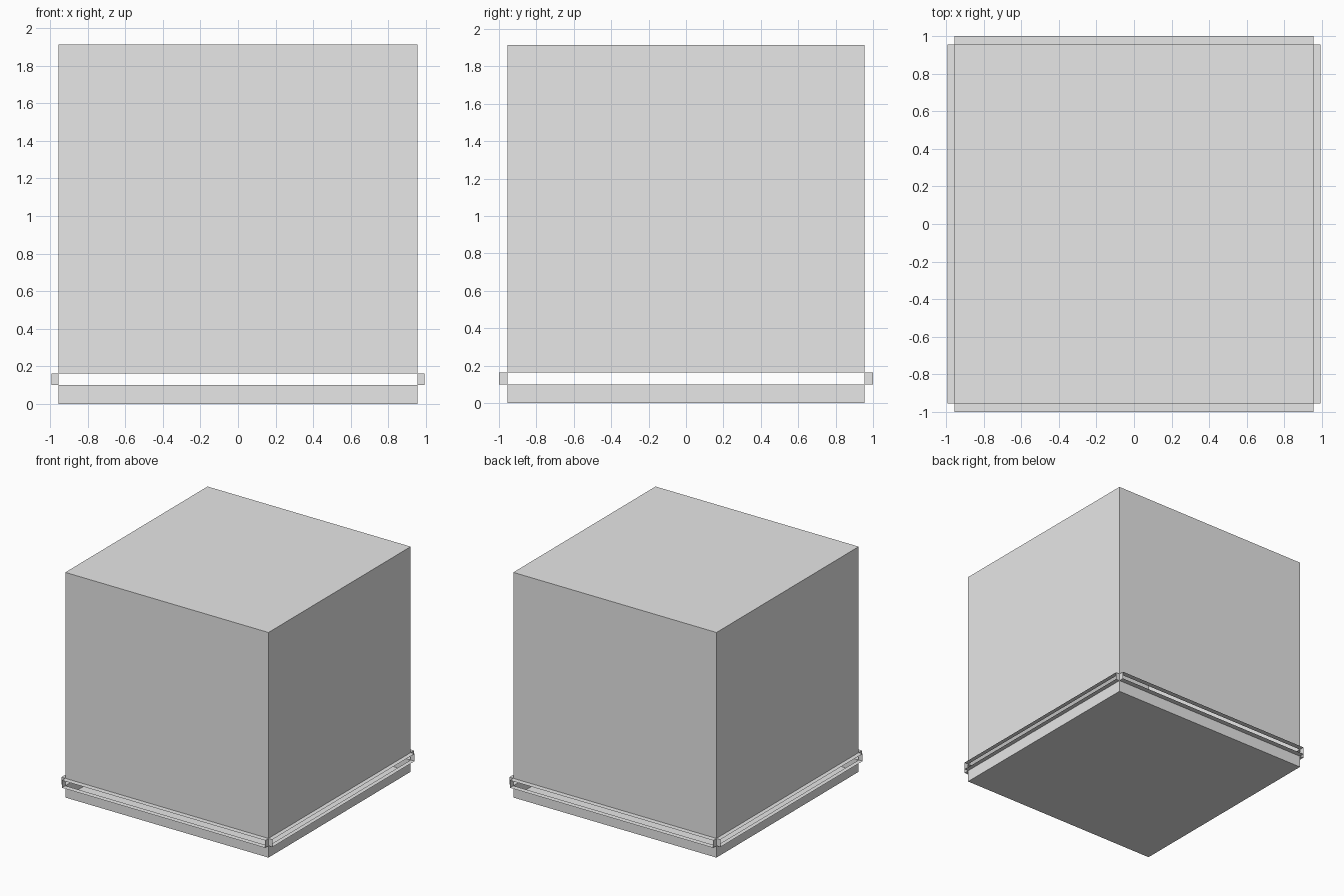
import bpy, bmesh
from mathutils import Matrix, Vector

if "Cube" in bpy.data.objects:
    bpy.data.objects.remove(bpy.data.objects["Cube"])

B = 0.955            # half width of the body
H = 1.913            # total height
Z0, Z1 = 0.10, 0.163  # slot bottom and top

grey = bpy.data.materials.new("light_grey")
grey.diffuse_color = (0.8, 0.8, 0.8, 1)
grey.use_nodes = True
grey.node_tree.nodes["Principled BSDF"].inputs["Base Color"].default_value = grey.diffuse_color


def finish(name, bm):
    me = bpy.data.meshes.new(name)
    bm.to_mesh(me)
    bm.free()
    me.materials.append(grey)
    ob = bpy.data.objects.new(name, me)
    bpy.context.collection.objects.link(ob)
    return ob


def open_box(name, z_low, z_high, open_dir):
    """Thin-walled box with its top (+1) or bottom (-1) face removed."""
    bm = bmesh.new()
    size = Matrix.Diagonal((2 * B, 2 * B, z_high - z_low, 1))
    bmesh.ops.create_cube(bm, size=1, matrix=Matrix.Translation((0, 0, (z_low + z_high) / 2)) @ size)
    bm.normal_update()
    lid = [f for f in bm.faces if f.normal.z * open_dir > 0.5]
    bmesh.ops.delete(bm, geom=lid, context='FACES_ONLY')
    return finish(name, bm)


def slot_frame(name, outward, reach):
    """Rectangular sleeve around the slot, open towards inside and outside."""
    out = Vector(outward)
    side = Vector((-out.y, out.x, 0))
    bm = bmesh.new()
    rings = []
    for d in (B, reach):
        rings.append([bm.verts.new(out * d + side * s + Vector((0, 0, z)))
                      for s, z in ((-B, Z0), (B, Z0), (B, Z1), (-B, Z1))])
    a, b = rings
    for i in range(4):
        j = (i + 1) % 4
        bm.faces.new((a[i], b[i], b[j], a[j]))
    bmesh.ops.recalc_face_normals(bm, faces=bm.faces[:])
    return finish(name, bm)


# Lower tray and upper cover, separated by an open slot
open_box("base_tray", 0, Z0, 1)
open_box("upper_cover", Z1, H, -1)

# Four sleeves framing the slot
slot_frame("front_slot_frame", (0, -1, 0), 1.0)
slot_frame("back_slot_frame", (0, 1, 0), 1.0)
slot_frame("right_slot_frame", (1, 0, 0), 0.992)
slot_frame("left_slot_frame", (-1, 0, 0), 0.992)
